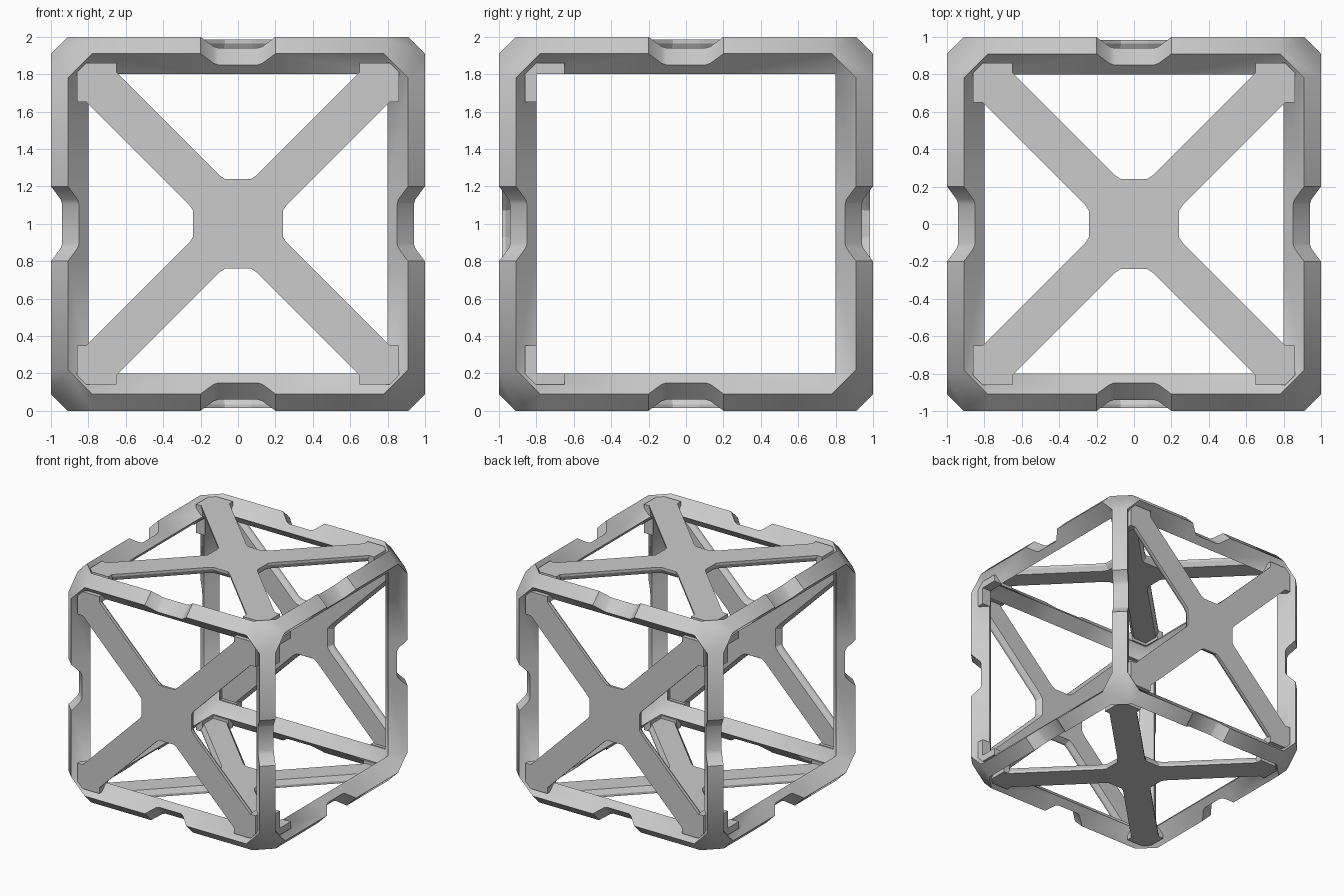
import bpy, bmesh, math
from itertools import product
from mathutils import Vector

if "Cube" in bpy.data.objects:
    bpy.data.objects.remove(bpy.data.objects["Cube"])

grey = bpy.data.materials.new("light_grey")
grey.diffuse_color = (0.6, 0.6, 0.6, 1)
grey.use_nodes = True
grey.node_tree.nodes["Principled BSDF"].inputs["Base Color"].default_value = grey.diffuse_color

# shared measures, as distances from the cube centre
OUT, MID, END, INN, LOW = 1.0, 0.91, 0.78, 0.80, 0.89


def finish(bm, name, angle):
    bmesh.ops.remove_doubles(bm, verts=bm.verts, dist=0.0005)
    bmesh.ops.recalc_face_normals(bm, faces=bm.faces)
    bmesh.ops.translate(bm, verts=bm.verts, vec=(0, 0, 1))
    mesh = bpy.data.meshes.new(name)
    bm.to_mesh(mesh)
    bm.free()
    mesh.materials.append(grey)
    obj = bpy.data.objects.new(name, mesh)
    bpy.context.collection.objects.link(obj)
    bpy.ops.object.select_all(action='DESELECT')
    obj.select_set(True)
    bpy.context.view_layer.objects.active = obj
    bpy.ops.object.shade_smooth_by_angle(angle=math.radians(angle))


def face(bm, pts):
    return bm.faces.new([bm.verts.new(p) for p in pts])


def place(axis, along, p, q):
    """Put the along value on one axis and p, q on the next two."""
    v = [0, 0, 0]
    v[axis], v[(axis + 1) % 3], v[(axis + 2) % 3] = along, p, q
    return Vector(v)


# cube frame: twelve diamond-section bars, each with a rounded notch mid-length
half = [(END, INN, 0), (.2, .2, 0), (.185, .185, .012), (.13, .13, .052), (.105, .105, .06)]
stations = [(-o, -i, c) for o, i, c in half] + half[::-1]
bm = bmesh.new()
for axis, s, t in product(range(3), (-1, 1), (-1, 1)):
    rings = []
    for outer, inner, cut in stations:
        rings.append([place(axis, outer, s * (MID - cut), t * (OUT - cut)),
                      place(axis, outer, s * (OUT - cut), t * (MID - cut)),
                      place(axis, inner, s * LOW, t * INN),
                      place(axis, inner, s * INN, t * LOW)])
    for r0, r1 in zip(rings, rings[1:]):
        for i in range(4):
            j = (i + 1) % 4
            face(bm, (r0[i], r0[j], r1[j], r1[i]))

# eight bevelled corners that close the bars
for sg in product((-1, 1), repeat=3):
    def corner(*p):
        return [c * k for c, k in zip(p, sg)]
    face(bm, [corner(*p) for p in ((OUT, MID, END), (MID, OUT, END), (END, OUT, MID),
                                   (END, MID, OUT), (MID, END, OUT), (OUT, END, MID))])
    face(bm, [corner(*p) for p in ((LOW, INN, INN), (INN, LOW, INN), (INN, INN, LOW))])
    face(bm, [corner(*p) for p in ((END, MID, OUT), (MID, END, OUT), (INN, INN, LOW))])
    face(bm, [corner(*p) for p in ((OUT, END, MID), (OUT, MID, END), (LOW, INN, INN))])
    face(bm, [corner(*p) for p in ((END, OUT, MID), (MID, OUT, END), (INN, LOW, INN))])
finish(bm, "cube_frame", 42)

# how a flat outline (u, v) at depth d sits on each side of the cube
SIDES = {
    "front": lambda u, v, d: (u, -d, v),
    "back": lambda u, v, d: (u, d, v),
    "top": lambda u, v, d: (u, v, d),
    "bottom": lambda u, v, d: (u, v, -d),
    "right": lambda u, v, d: (d, u, v),
    "left": lambda u, v, d: (-d, u, v),
}


def prism(bm, side, outline, d0, d1):
    """Extrude an outline between two depths and return its inner face."""
    put = SIDES[side]
    lo = [bm.verts.new(put(u, v, d0)) for u, v in outline]
    hi = [bm.verts.new(put(u, v, d1)) for u, v in outline]
    n = len(outline)
    inner = bm.faces.new(lo)
    faces = [inner, bm.faces.new(hi)]
    for i in range(n):
        j = (i + 1) % n
        faces.append(bm.faces.new((lo[i], lo[j], hi[j], hi[i])))
    bmesh.ops.recalc_face_normals(bm, faces=faces)
    return inner


# one quarter of the brace outline, turned four times
quarter = [(.24, .07), (.26, .10), (.81, .65), (.86, .65), (.86, .81),
           (.81, .86), (.65, .86), (.65, .81), (.10, .26), (.07, .24)]
outline = []
for k in range(4):
    outline += quarter
    quarter = [(-v, u) for u, v in quarter]

# L-shaped clip in the corner of a side
CLIP = [(.65, .80), (.65, .86), (.81, .86), (.86, .81), (.86, .65), (.80, .65), (.80, .80)]


def clip(bm, side, su, sv, d0, d1):
    prism(bm, side, [(u * su, v * sv) for u, v in CLIP], d0, d1)


# crossed braces with a bevelled back on four sides
for side in ("front", "back", "top", "bottom"):
    bm = bmesh.new()
    inner = prism(bm, side, outline, .965, .985)
    bmesh.ops.inset_region(bm, faces=[inner], thickness=.025, depth=.04)
    finish(bm, side + "_cross_brace", 25)
    bm = bmesh.new()
    for su, sv in product((-1, 1), (-1, 1)):
        clip(bm, side, su, sv, .90, .975)
    finish(bm, side + "_brace_clips", 25)

# lone clips on the two open sides
for side, su in (("right", -1), ("left", 1)):
    bm = bmesh.new()
    for sv in (-1, 1):
        clip(bm, side, su, sv, .88, .965)
    finish(bm, side + "_corner_clips", 25)
